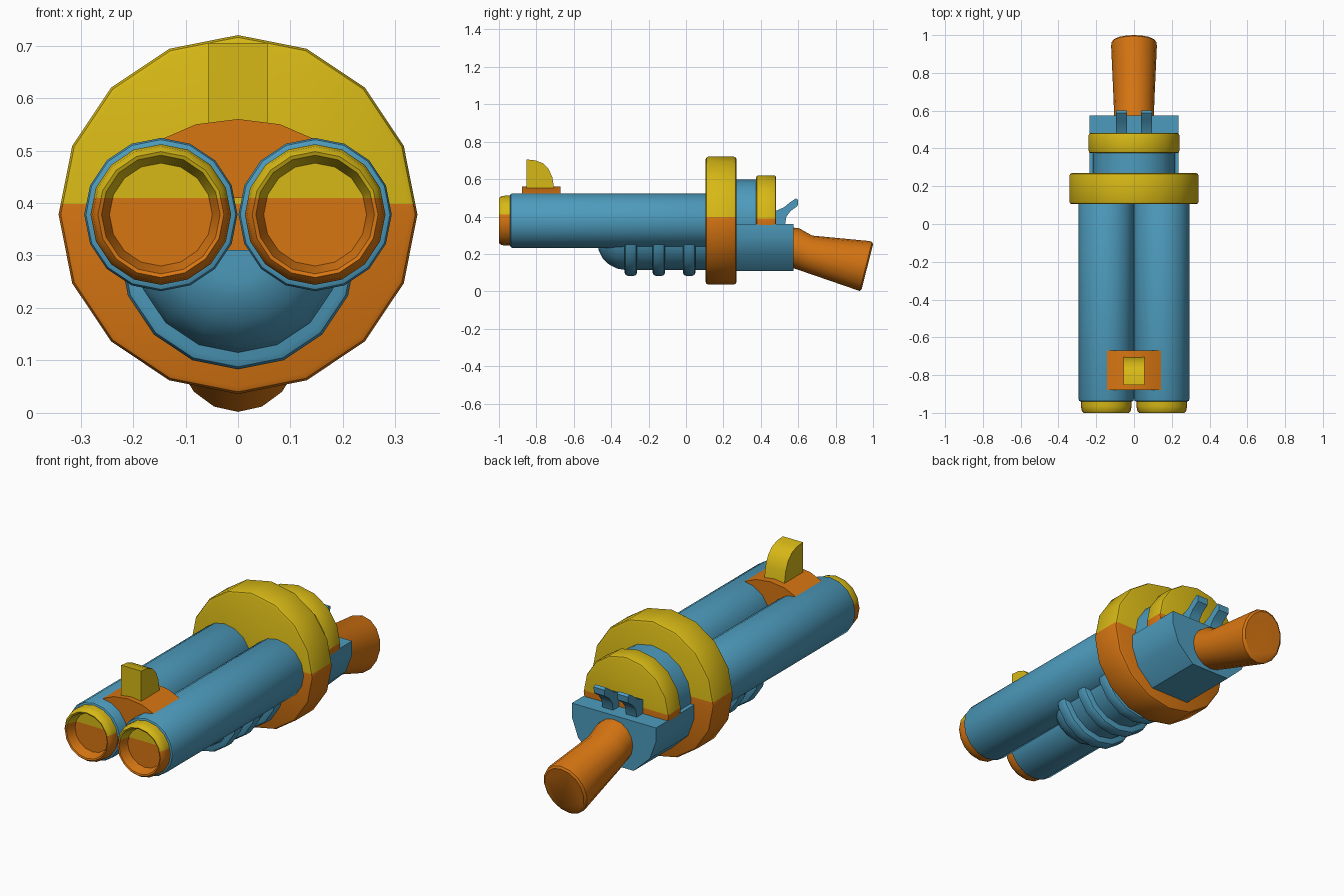
import bpy, bmesh, math
from mathutils import Vector

if "Cube" in bpy.data.objects:
    bpy.data.objects.remove(bpy.data.objects["Cube"])


def material(name, rgb):
    m = bpy.data.materials.new(name)
    m.diffuse_color = (*rgb, 1)
    m.use_nodes = True
    m.node_tree.nodes["Principled BSDF"].inputs["Base Color"].default_value = m.diffuse_color
    return m


BLUE = material("blue", (0.075, 0.33, 0.51))
ORANGE = material("orange", (0.68, 0.18, 0.006))
YELLOW = material("yellow", (0.68, 0.48, 0.008))


def finish(name, bm, mats, split=None, angle=35):
    """Make the object; with split, faces above that height use the second colour."""
    if split is not None:
        bmesh.ops.bisect_plane(bm, geom=bm.verts[:] + bm.edges[:] + bm.faces[:],
                               plane_co=(0, 0, split), plane_no=(0, 0, 1))
        for f in bm.faces:
            f.material_index = int(f.calc_center_median().z > split)
    bmesh.ops.recalc_face_normals(bm, faces=bm.faces[:])
    me = bpy.data.meshes.new(name)
    bm.to_mesh(me)
    bm.free()
    for m in mats:
        me.materials.append(m)
    ob = bpy.data.objects.new(name, me)
    bpy.context.collection.objects.link(ob)
    bpy.ops.object.select_all(action='DESELECT')
    ob.select_set(True)
    bpy.context.view_layer.objects.active = ob
    bpy.ops.object.shade_smooth_by_angle(angle=math.radians(angle))
    return ob


def loft(rings):
    """Skin a list of point rings and cap both ends."""
    bm = bmesh.new()
    vs = [[bm.verts.new(p) for p in ring] for ring in rings]
    n = len(vs[0])
    for a, b in zip(vs, vs[1:]):
        for i in range(n):
            bm.faces.new((a[i], a[(i + 1) % n], b[(i + 1) % n], b[i]))
    bm.faces.new(vs[0])
    bm.faces.new(vs[-1])
    return bm


def lathe(profile, x, z, n=16):
    """Turn (radius, y) points around an axis parallel to y."""
    ang = [2 * math.pi * i / n for i in range(n)]
    return loft([[(x + r * math.sin(a), y, z + r * math.cos(a)) for a in ang]
                 for r, y in profile])


def disc(r, y0, y1, b):
    """Profile of a disc with rounded edges."""
    k = b * 0.3
    return [(r - b, y0), (r - k, y0 + k), (r, y0 + b),
            (r, y1 - b), (r - k, y1 - k), (r - b, y1)]


def lower_half(bm, z):
    bmesh.ops.bisect_plane(bm, geom=bm.verts[:] + bm.edges[:] + bm.faces[:],
                           plane_co=(0, 0, z), plane_no=(0, 0, 1), clear_outer=True)
    bmesh.ops.holes_fill(bm, edges=[e for e in bm.edges if e.is_boundary], sides=0)
    return bm


def side_plate(points, x, w):
    """Extrude a (y, z) outline across x."""
    return loft([[(x + s * w / 2, y, z) for y, z in points] for s in (-1, 1)])


AXIS = 0.378

# Barrels and hollow muzzles
for side, x in (("left", -0.147), ("right", 0.147)):
    finish("barrel_" + side, lathe(disc(0.146, -0.94, 0.16, 0.011), x, AXIS), [BLUE])
    finish("muzzle_" + side, lathe([(0.134, -0.93), (0.134, -0.965), (0.130, -0.988),
                                    (0.120, -1.0), (0.113, -0.997), (0.098, -0.95)],
                                   x, AXIS), [ORANGE, YELLOW], split=0.41)

# Large collar, breech drum and rear collar
finish("large_collar", lathe(disc(0.342, 0.105, 0.27, 0.014), 0, AXIS), [ORANGE, YELLOW], split=0.398)
finish("breech_drum", lathe([(0.218, 0.25), (0.218, 0.40)], 0, AXIS + 0.002), [BLUE])
finish("rear_collar", lathe(disc(0.24, 0.375, 0.482, 0.012), 0, AXIS + 0.002), [ORANGE, YELLOW], split=0.39)

# Receiver block, flat on top and rounded underneath
half = [(0.235, 0.36), (0.235, 0.29), (0.20, 0.195), (0.11, 0.11)]
outline = half + [(-x, z) for x, z in reversed(half)]
finish("receiver", loft([[(x, y, z) for x, z in outline] for y in (0.25, 0.575)]), [BLUE], angle=32)

# Handguard with domed nose and three ribs
guard = [(0.06, -0.472), (0.09, -0.467), (0.135, -0.445), (0.168, -0.41),
         (0.188, -0.37), (0.195, -0.33), (0.195, 0.12)]
finish("handguard", lower_half(lathe(guard, 0, 0.31), 0.31), [BLUE])
for i, y in enumerate((-0.295, -0.145, 0.017)):
    finish(f"handguard_rib_{i + 1}",
           lower_half(lathe(disc(0.227, y - 0.033, y + 0.033, 0.016), 0, 0.31), 0.31), [BLUE])

# Sight base bridging the barrels, and the curved front sight
arch = [(0.0, 0.56), (0.08, 0.55), (0.145, 0.522), (0.10, 0.45), (0.02, 0.41)]
arch = arch + [(-x, z) for x, z in reversed(arch[1:])]
finish("sight_base", loft([[(x, y, z) for x, z in arch] for y in (-0.878, -0.67)]), [ORANGE], angle=30)
finish("front_sight", side_plate([(-0.852, 0.54), (-0.852, 0.705), (-0.805, 0.700), (-0.765, 0.685),
                                  (-0.735, 0.655), (-0.715, 0.61), (-0.703, 0.54)], 0, 0.112), [YELLOW])

# Pair of hammers
hammer = [(0.48, 0.34), (0.48, 0.43), (0.525, 0.45), (0.555, 0.475), (0.588, 0.497), (0.60, 0.488),
          (0.597, 0.457), (0.56, 0.43), (0.537, 0.40), (0.527, 0.34)]
for side, x in (("left", -0.066), ("right", 0.066)):
    finish("hammer_" + side, side_plate(hammer, x, 0.06), [BLUE])

# Grip lofted through tilted oval sections: top point, bottom point, half width
sections = [((0.54, 0.345), (0.54, 0.135), 0.105), ((0.605, 0.337), (0.58, 0.122), 0.106),
            ((0.675, 0.298), (0.635, 0.103), 0.108), ((0.980, 0.269), (0.905, 0.010), 0.121),
            ((0.995, 0.264), (0.928, 0.002), 0.119), ((1.0, 0.252), (0.940, 0.013), 0.108)]
rings = []
for (ty, tz), (by, bz), w in sections:
    top, bot = Vector((0, ty, tz)), Vector((0, by, bz))
    mid, up = (top + bot) / 2, (top - bot) / 2
    rings.append([mid + up * math.cos(a) + Vector((w * math.sin(a), 0, 0))
                  for a in (math.tau * i / 16 for i in range(16))])
finish("grip", loft(rings), [ORANGE])
